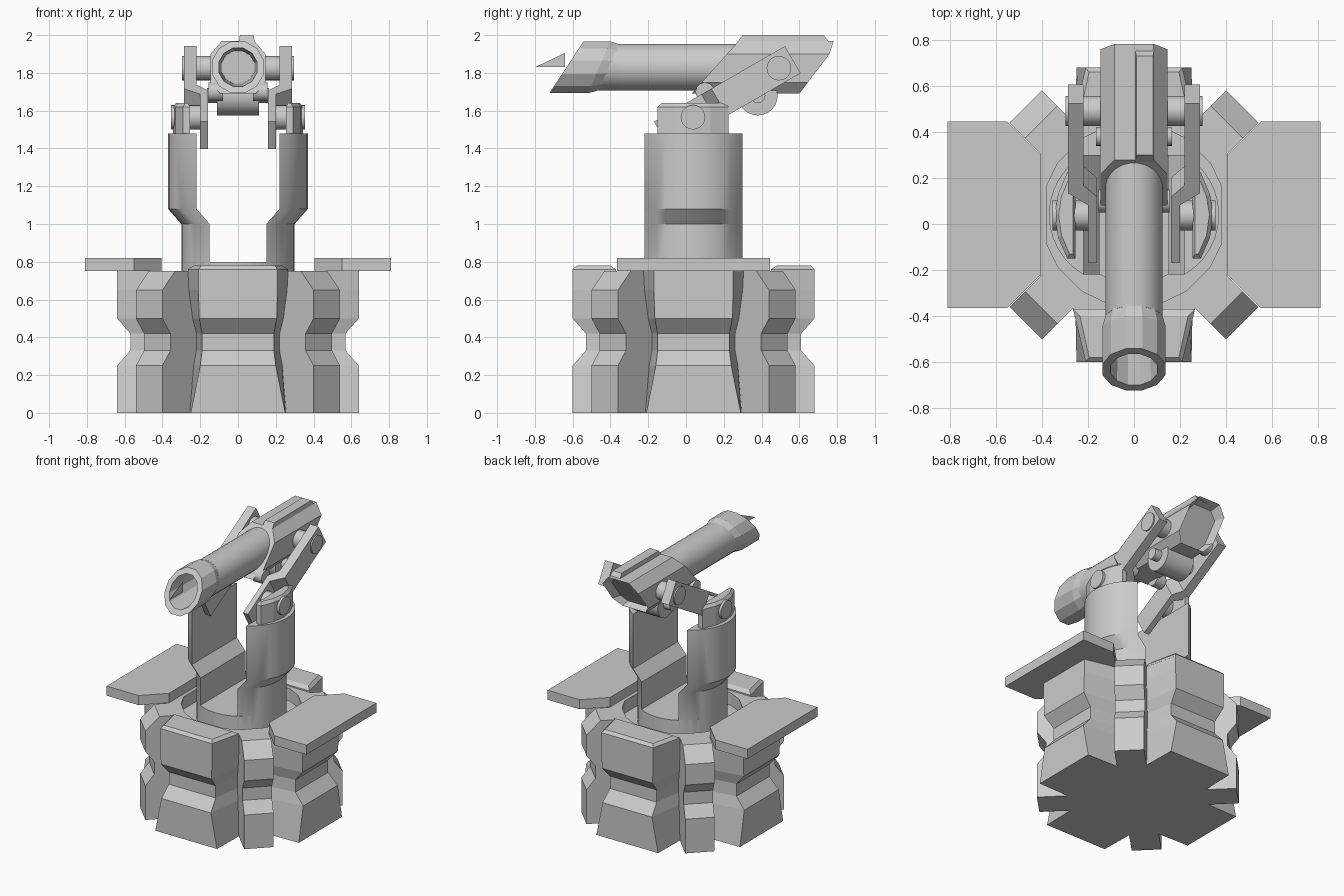
import bpy, bmesh
from math import sin, cos, pi, atan2, radians, sqrt

if "Cube" in bpy.data.objects:
    bpy.data.objects.remove(bpy.data.objects["Cube"])

CY = 0.04          # turret axis in y
AXIS_Z = 1.83      # barrel height


def loft(name, rings, mirror=False, smooth=False, cap=True, inset=None):
    """Skin a stack of equal-length point loops into one capped solid."""
    bm = bmesh.new()
    loops = [[bm.verts.new(p) for p in r] for r in rings]
    n = len(loops[0])
    for a, b in zip(loops, loops[1:]):
        for i in range(n):
            j = (i + 1) % n
            bm.faces.new((a[i], a[j], b[j], b[i]))
    if cap:
        bm.faces.new(loops[0][::-1])
        end = bm.faces.new(loops[-1])
        if inset:
            bmesh.ops.recalc_face_normals(bm, faces=bm.faces[:])
            bmesh.ops.inset_region(bm, faces=[end], thickness=inset)
            for v in end.verts:
                v.co.y -= 0.06
    bmesh.ops.recalc_face_normals(bm, faces=bm.faces[:])
    me = bpy.data.meshes.new(name)
    bm.to_mesh(me)
    bm.free()
    ob = bpy.data.objects.new(name, me)
    bpy.context.collection.objects.link(ob)
    if mirror:
        ob.modifiers.new("mirror", 'MIRROR')
    if smooth:
        bpy.ops.object.select_all(action='DESELECT')
        ob.select_set(True)
        bpy.context.view_layer.objects.active = ob
        bpy.ops.object.shade_smooth_by_angle(angle=radians(32))
    return ob


def at_z(pts, z, dx=0):
    return [(x + dx, y, z) for x, y in pts]


def x_pin(name, x0, x1, y, z, r, mirror=True, n=20):
    """Cylinder lying along x."""
    c = [(y + r * cos(2 * pi * i / n), z + r * sin(2 * pi * i / n)) for i in range(n)]
    return loft(name, [[(x, *p) for p in c] for x in (x0, x1)], mirror, True)


def y_ring(r, y_low, slope=0.0, n=24):
    """Circle round the barrel axis, sheared so y grows with height."""
    pts = []
    for i in range(n):
        a = 2 * pi * (i + 0.5) / n
        z = AXIS_Z + r * sin(a)
        pts.append((r * cos(a), y_low + slope * (z - 1.69), z))
    return pts


# ---- Base: notched star outline, four wide and four narrow blocks
def outline(rad, hw, notch, nar):
    d = nar / sqrt(2)
    quarter = [(rad, -hw), (rad, hw), (notch + .14, notch),
               (d + .07, d - .07), (d - .07, d + .07), (notch, notch + .14)]
    out = []
    for _ in range(4):
        out += quarter
        quarter = [(-y, x) for x, y in quarter]
    return out


levels = [(0, .64, .25, .255, .665), (.25, .64, .20, .235, .665),
          (.33, .57, .19, .22, .605), (.42, .57, .19, .22, .605),
          (.50, .64, .205, .24, .665), (.65, .64, .21, .26, .665),
          (.75, .64, .21, .265, .57)]
rings = [[(x, y + CY, z) for x, y in outline(*p)] for z, *p in levels]
for z in (.75, .66):
    well = []
    for x, y in outline(*levels[-1][1:]):
        a = atan2(y, x)
        well.append((.40 * cos(a), CY + .40 * sin(a), z))
    rings.append(well)
loft("base", rings)

# Raised caps on the front and back blocks
for side, nm in ((-1, "front_block_cap"), (1, "back_block_cap")):
    low = [(-.21, .64), (.21, .64), (.265, .41), (-.265, .41)]
    top = [(-.195, .62), (.195, .62), (.235, .44), (-.235, .44)]
    loft(nm, [[(x, CY + side * y, z) for x, y in p]
              for p, z in ((low, .745), (low, .76), (top, .78))])

# Side platforms
plat = [(.405, -.26), (.55, -.405), (.81, -.405), (.81, .405), (.55, .405), (.405, .26)]
plat = [(x, y + CY) for x, y in plat]
loft("side_platform", [at_z(plat, .75), at_z(plat, .82)], mirror=True)

# ---- Turntable and the two bowed columns
disc = [(.30 * cos(2 * pi * i / 32), CY + .30 * sin(2 * pi * i / 32)) for i in range(32)]
loft("turntable", [at_z(disc, .62), at_z(disc, .80)], smooth=True)
arc = [(.07 + .30 * cos(a), CY + .30 * sin(a))
       for a in (radians(-60 + 10 * i) for i in range(13))]
loft("column", [at_z(arc, z, dx) for z, dx in ((.70, -.07), (1.0, -.07), (1.08, 0), (1.48, 0))],
     mirror=True, smooth=True)

# Lugs on the column tops with their pivot pins
lug = [(.255, -.15), (.29, -.15), (.33, -.06), (.345, .04), (.33, .13), (.29, .225), (.255, .225)]
lug_top = [(.265, -.13), (.28, -.13), (.315, -.05), (.328, .04), (.315, .12), (.28, .205), (.265, .205)]
loft("column_lug", [at_z(lug, 1.47), at_z(lug, 1.62), at_z(lug_top, 1.64)], mirror=True)
x_pin("lower_pivot", .19, .355, .037, 1.565, .065)

# ---- Cranked arms tilted 30 degrees (along, x)
crank = [(-.19, .20), (.10, .20), (.16, .287), (.61, .287),
         (.61, .22), (.20, .22), (.14, .16), (-.19, .16)]
c30, s30 = cos(radians(30)), sin(radians(30))
loft("arm", [[(x, .037 + a * c30 - n * s30, 1.565 + a * s30 + n * c30) for a, x in crank]
             for n in (-.083, .083)], mirror=True)
x_pin("upper_pivot", .12, .297, .492, 1.825, .065)

# ---- Gun housing: octagonal section with slanted ends and a recessed rear
octo = [(.085, 1.97), (.145, 1.90), (.145, 1.75), (.095, 1.69),
        (-.095, 1.69), (-.145, 1.75), (-.145, 1.90), (-.085, 1.97)]
front = [(x, .03 + .89 * (z - 1.69), z) for x, z in octo]
back = [(x, .60 + .76 * (z - 1.69) - (.03 if z > 1.95 else 0), z) for x, z in octo]
loft("gun_housing", [front, back], inset=.03)

# Off-centre rail along the housing top
rail = [(.005, .27), (.088, .27), (.088, .76), (.005, .76)]
rail_top = [(.01, .30), (.083, .30), (.083, .73), (.01, .73)]
loft("top_rail", [at_z(rail, 1.96), at_z(rail_top, 2.0)])

# Drum under the housing with cross pin and small front lugs
x_pin("under_drum", -.11, .11, .38, 1.68, .105, mirror=False, n=24)
x_pin("drum_pin", -.165, .165, .38, 1.68, .04, mirror=False)
x_pin("housing_lug", .08, .155, .10, 1.70, .05, n=12)

# ---- Barrel, with slanted hollow muzzle sleeve
BORE = -.36
loft("barrel", [y_ring(.125, -.34), y_ring(.125, .30)], smooth=True)
loft("muzzle", [y_ring(.124, -.46, .43, 12), y_ring(.142, -.52, .43, 12),
                y_ring(.142, -.725, .66, 12), y_ring(.105, -.725, .66, 12),
                y_ring(.09, BORE, 0, 12)], cap=False)
loft("barrel_tube", [y_ring(.125, -.32), y_ring(.125, -.47, .43), y_ring(.11, -.47, .43),
                     y_ring(.11, -.32)], smooth=True, cap=False)

# Thin sight blade floating ahead of the muzzle
loft("sight_blade", [[(x, -.80, 1.83), (x, -.64, 1.83), (x, -.64, 1.905)] for x in (-.001, .001)])
